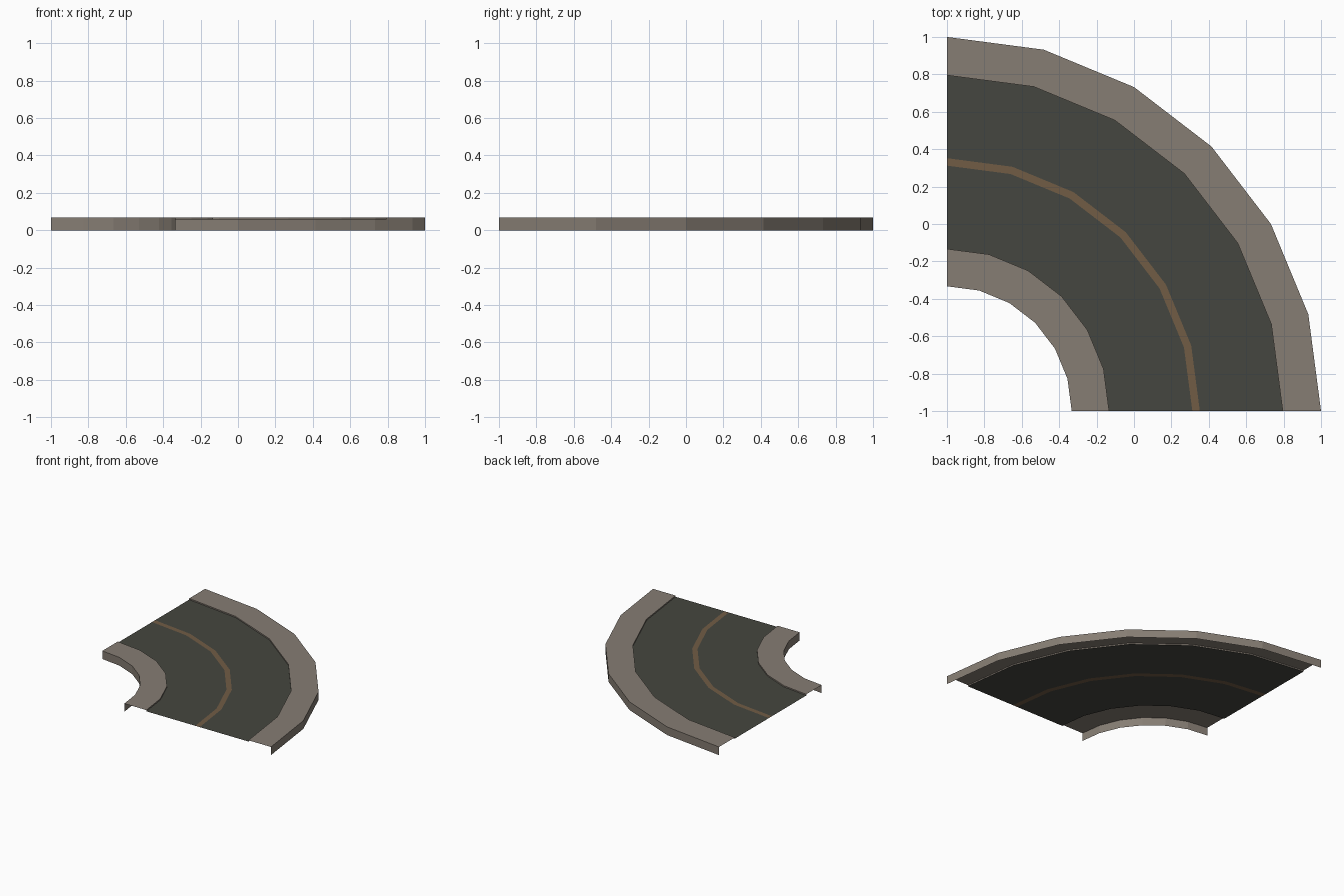
import bpy, bmesh, math

if "Cube" in bpy.data.objects:
    bpy.data.objects.remove(bpy.data.objects["Cube"])

SEGS = 6                      # flat segments in the quarter turn
CX, CY = -1.0, -1.0           # centre of the bend
TOP, ROAD = 0.067, 0.057      # kerb and road heights


def material(name, rgb):
    m = bpy.data.materials.new(name)
    m.diffuse_color = (*rgb, 1.0)
    m.use_nodes = True
    m.node_tree.nodes["Principled BSDF"].inputs["Base Color"].default_value = m.diffuse_color
    return m


kerb_mat = material("kerb stone", (0.238, 0.205, 0.172))
road_mat = material("dark asphalt", (0.060, 0.062, 0.050))
line_mat = material("faded orange paint", (0.165, 0.107, 0.060))


def sweep(name, profile, mat):
    """Sweep a (radius, height) profile, inside to outside, through 90 degrees."""
    bm = bmesh.new()
    rings = []
    for i in range(SEGS + 1):
        a = math.pi / 2 * i / SEGS
        rings.append([bm.verts.new((CX + r * math.cos(a), CY + r * math.sin(a), z))
                      for r, z in profile])
    for a, b in zip(rings, rings[1:]):
        for k in range(len(profile) - 1):
            bm.faces.new((a[k], a[k + 1], b[k + 1], b[k]))
    mesh = bpy.data.meshes.new(name)
    bm.to_mesh(mesh)
    bm.free()
    mesh.materials.append(mat)
    obj = bpy.data.objects.new(name, mesh)
    bpy.context.collection.objects.link(obj)
    return obj


# Kerbs: open shells with a side wall, a flat top and a small step to the road
sweep("inner_kerb", [(0.667, 0), (0.667, TOP), (0.867, TOP), (0.867, ROAD)], kerb_mat)
sweep("outer_kerb", [(1.795, ROAD), (1.795, TOP), (2.0, TOP), (2.0, 0)], kerb_mat)

# Road surface on both sides of the centre line
sweep("inner_lane", [(0.867, ROAD), (1.312, ROAD)], road_mat)
sweep("outer_lane", [(1.352, ROAD), (1.795, ROAD)], road_mat)

# Painted centre line, flush with the road
sweep("centre_line", [(1.312, ROAD), (1.352, ROAD)], line_mat)
